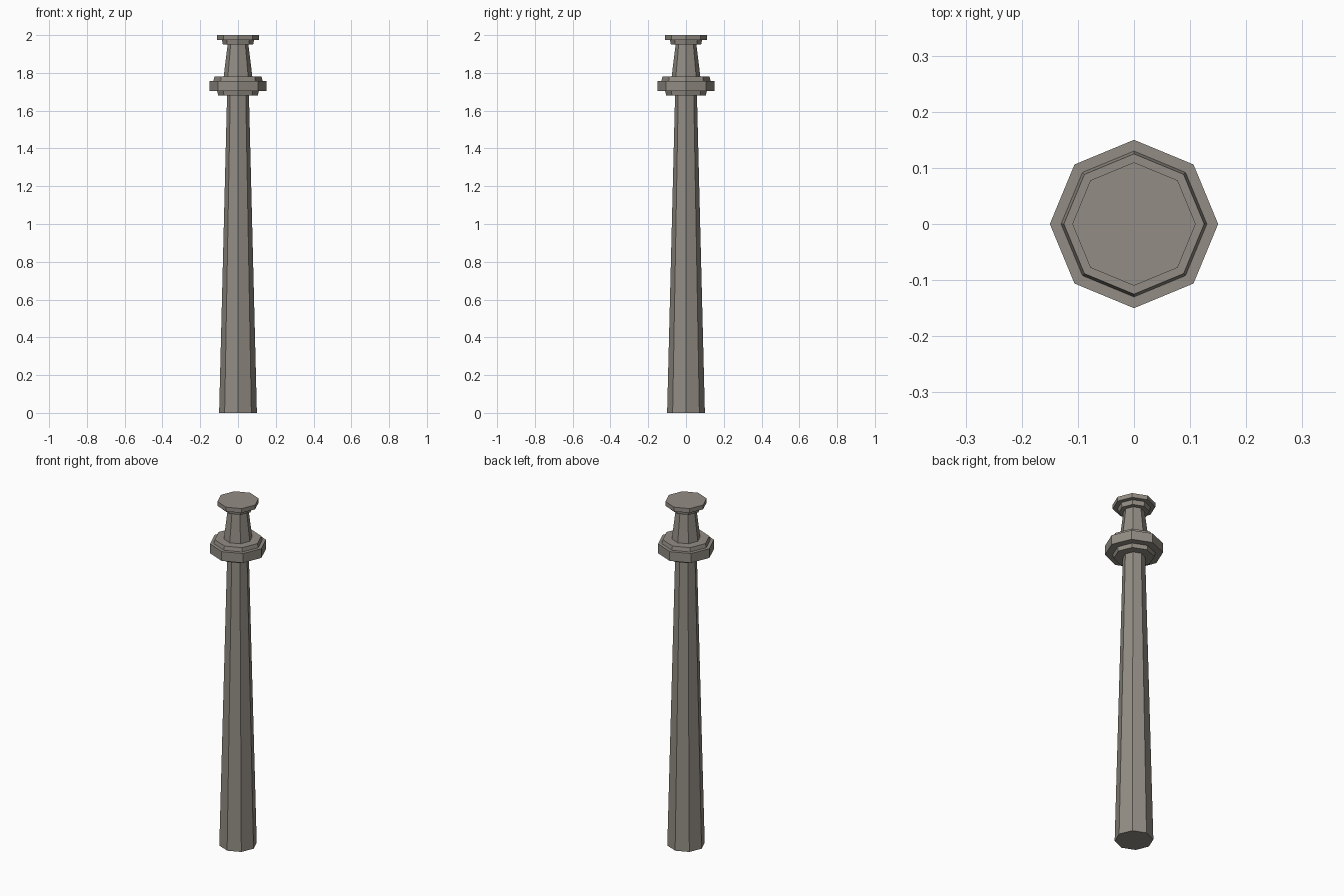
import bpy, bmesh, math

if "Cube" in bpy.data.objects:
    bpy.data.objects.remove(bpy.data.objects["Cube"])

SIDES = 8

# Dark warm grey stone
stone = bpy.data.materials.new("stone")
stone.diffuse_color = (0.29, 0.265, 0.23, 1)
stone.use_nodes = True
stone.node_tree.nodes["Principled BSDF"].inputs["Base Color"].default_value = stone.diffuse_color


def turned(name, profile):
    """Closed octagonal solid from (radius, z) pairs, corners on the axes."""
    bm = bmesh.new()
    rings = []
    for r, z in profile:
        rings.append([bm.verts.new((r * math.cos(i * math.tau / SIDES),
                                    r * math.sin(i * math.tau / SIDES), z))
                      for i in range(SIDES)])
    for low, high in zip(rings, rings[1:]):
        for i in range(SIDES):
            j = (i + 1) % SIDES
            bm.faces.new((low[i], low[j], high[j], high[i]))
    bm.faces.new(rings[0][::-1])
    bm.faces.new(rings[-1])
    mesh = bpy.data.meshes.new(name)
    bm.to_mesh(mesh)
    bm.free()
    mesh.materials.append(stone)
    obj = bpy.data.objects.new(name, mesh)
    bpy.context.collection.objects.link(obj)
    return obj


# Long tapering post
turned("shaft", [(0.10, 0), (0.058, 1.68)])

# Stepped collar: lower moulding, wide band, upper moulding
turned("collar", [(0.105, 1.68), (0.11, 1.703), (0.15, 1.703),
                  (0.15, 1.757), (0.13, 1.757), (0.125, 1.78)])

# Short tapering neck
turned("neck", [(0.076, 1.78), (0.055, 1.95)])

# Stepped cap
turned("cap", [(0.08, 1.95), (0.085, 1.975), (0.11, 1.975), (0.11, 2.0)])
